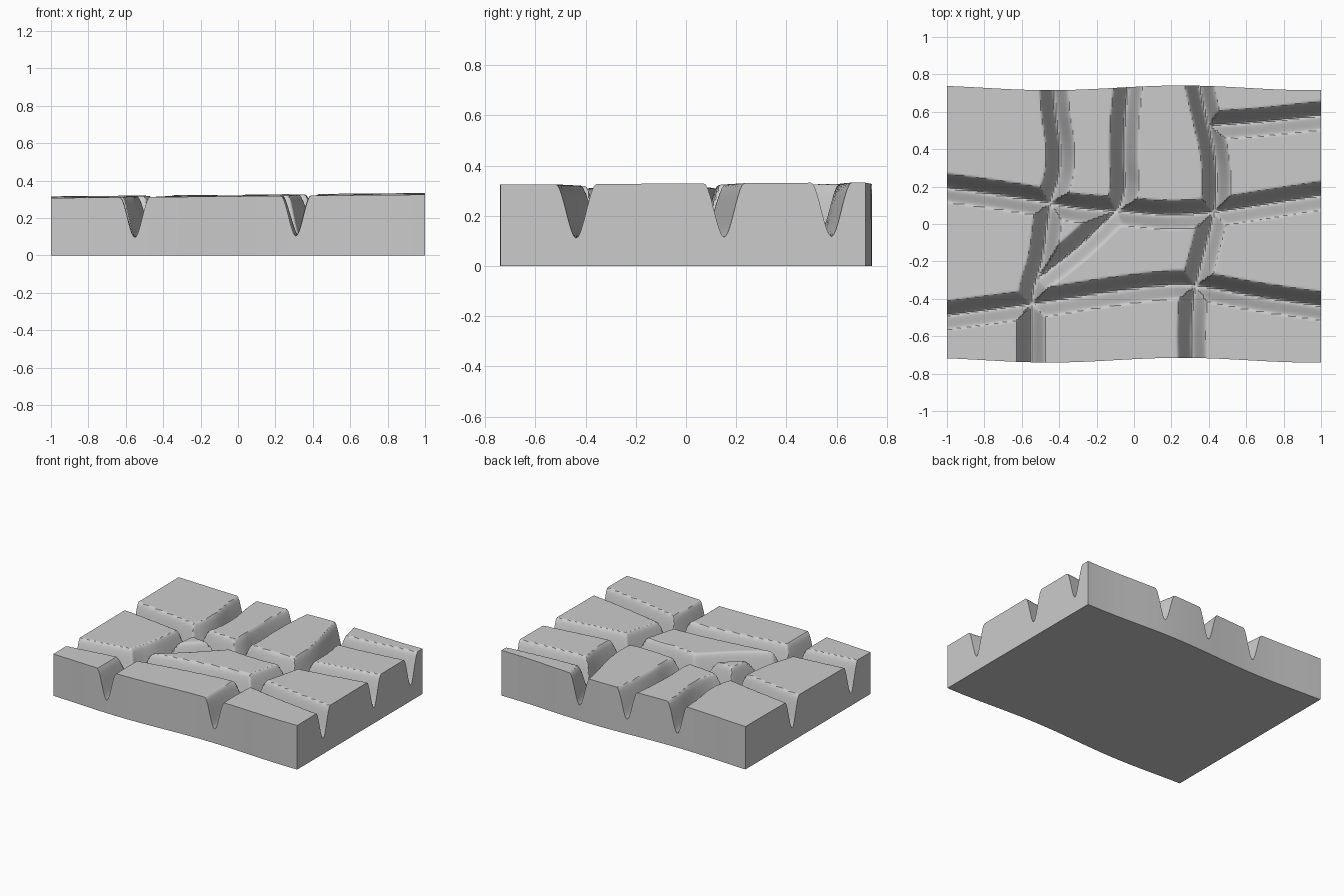
import bpy, bmesh, math
from mathutils import Vector

if "Cube" in bpy.data.objects:
    bpy.data.objects.remove(bpy.data.objects["Cube"])

NX, NY = 220, 160
DEPTH, HALF_WIDTH = 0.215, 0.08

# Joint lines between the stones, as control points (x, y)
JOINTS = [
    [(-.435, .8), (-.42, .6), (-.395, .4), (-.405, .25), (-.45, .1), (-.49, -.18), (-.545, -.4), (-.552, -.8)],
    [(-.025, .8), (-.05, .55), (-.055, .35), (-.05, .2), (-.08, .09), (-.14, .03), (-.31, -.13), (-.5, -.28)],
    [(.335, .8), (.38, .6), (.425, .4), (.44, .25), (.43, .08), (.38, -.13), (.325, -.35), (.308, -.55), (.312, -.8)],
    [(-1.05, .2), (-.72, .155), (-.44, .11), (-.3, .085), (-.08, .07), (.18, .05), (.43, .065), (.73, .11), (1.05, .16)],
    [(-1.05, -.495), (-.53, -.425), (-.18, -.37), (.14, -.33), (.33, -.33), (.67, -.39), (1.05, -.445)],
    [(.43, .53), (.67, .545), (1.05, .585)],
]


def smooth_path(pts, steps=5):
    """Catmull-Rom curve through the points."""
    p = [Vector(q) for q in pts]
    p = [2 * p[0] - p[1]] + p + [2 * p[-1] - p[-2]]
    out = []
    for i in range(1, len(p) - 2):
        a, b, c, d = p[i - 1:i + 3]
        for k in range(steps):
            t = k / steps
            out.append(0.5 * (2 * b + (c - a) * t + (2 * a - 5 * b + 4 * c - d) * t * t
                              + (3 * b - a - 3 * c + d) * t ** 3))
    return out + [p[-2]]


SEGMENTS = []
for j in JOINTS:
    path = smooth_path(j)
    SEGMENTS += [(a.x, a.y, b.x - a.x, b.y - a.y) for a, b in zip(path, path[1:])]


def joint_distance(x, y):
    best = HALF_WIDTH ** 2
    for ax, ay, dx, dy in SEGMENTS:
        px, py = x - ax, y - ay
        if abs(px) > .3 or abs(py) > .3:
            continue
        t = max(0, min(1, (px * dx + py * dy) / (dx * dx + dy * dy)))
        best = min(best, (px - t * dx) ** 2 + (py - t * dy) ** 2)
    return math.sqrt(best)


def height(x, y):
    t = joint_distance(x, y) / HALF_WIDTH
    return .32 + .009 * x + .006 * y - DEPTH * (1 - t * t * (3 - 2 * t))


# Carved top surface with gently waved front and back edges
bm = bmesh.new()
rows = []
for j in range(NY + 1):
    row = []
    for i in range(NX + 1):
        x = -1 + 2 * i / NX
        y = -.728 + 1.456 * j / NY + .0125 * math.cos(2 * math.pi * (x - .25) / 1.4)
        row.append(bm.verts.new((x, y, height(x, y))))
    rows.append(row)
for r0, r1 in zip(rows, rows[1:]):
    for i in range(NX):
        bm.faces.new((r0[i], r0[i + 1], r1[i + 1], r1[i]))

# Side walls and flat underside
rim = (rows[0][:-1] + [r[-1] for r in rows[:-1]]
       + rows[-1][:0:-1] + [r[0] for r in rows[:0:-1]])
base = [bm.verts.new((v.co.x, v.co.y, 0)) for v in rim]
n = len(rim)
for k in range(n):
    m = (k + 1) % n
    bm.faces.new((rim[k], base[k], base[m], rim[m]))
bm.faces.new(base[::-1])
bmesh.ops.recalc_face_normals(bm, faces=bm.faces[:])

mesh = bpy.data.meshes.new("paving_slab")
bm.to_mesh(mesh)
bm.free()
slab = bpy.data.objects.new("paving_slab", mesh)
bpy.context.collection.objects.link(slab)
bpy.context.view_layer.objects.active = slab
slab.select_set(True)
bpy.ops.object.shade_smooth_by_angle(angle=math.radians(40))
